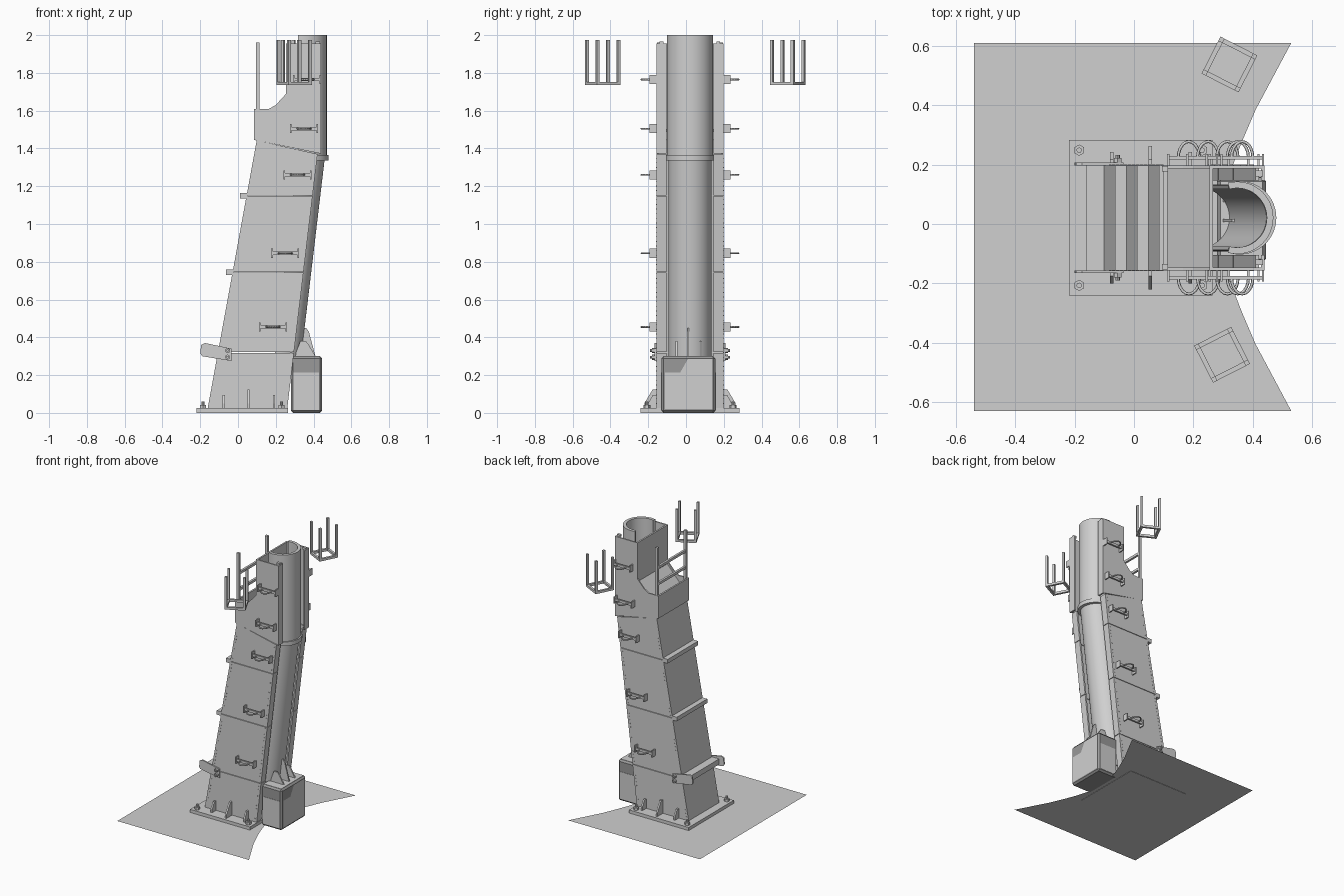
import bpy, bmesh, math
from mathutils import Matrix, Vector

cube = bpy.data.objects.get("Cube")
if cube:
    bpy.data.objects.remove(cube, do_unlink=True)

CY, HW = 0.021, 0.177          # tower centre line and half width


def material(name, v):
    m = bpy.data.materials.new(name)
    m.use_nodes = True
    m.diffuse_color = (v, v, v, 1)
    m.node_tree.nodes["Principled BSDF"].inputs["Base Color"].default_value = (v, v, v, 1)
    return m


GREY = material("light grey", 0.63)
DARK = material("dark grey", 0.32)


def finish(name, bm, mat=GREY, smooth=False):
    bmesh.ops.recalc_face_normals(bm, faces=bm.faces)
    me = bpy.data.meshes.new(name)
    bm.to_mesh(me)
    bm.free()
    me.materials.append(mat)
    ob = bpy.data.objects.new(name, me)
    bpy.context.collection.objects.link(ob)
    if smooth:
        bpy.ops.object.select_all(action='DESELECT')
        ob.select_set(True)
        bpy.context.view_layer.objects.active = ob
        bpy.ops.object.shade_smooth_by_angle()
    return ob


def add_prism(bm, pts, y0, y1):
    """Outline in x and z, extruded along y."""
    face = bm.faces.new([bm.verts.new((x, y0, z)) for x, z in pts])
    out = bmesh.ops.extrude_face_region(bm, geom=[face])["geom"]
    bmesh.ops.translate(bm, vec=(0, y1 - y0, 0),
                        verts=[g for g in out if isinstance(g, bmesh.types.BMVert)])


def prism(name, pts, y0, y1, mat=GREY):
    bm = bmesh.new()
    add_prism(bm, pts, y0, y1)
    return finish(name, bm, mat)


def add_box(bm, lo, hi):
    lo, hi = Vector(lo), Vector(hi)
    mid, size = (lo + hi) / 2, hi - lo
    bmesh.ops.create_cube(bm, size=1, matrix=Matrix.Translation(mid) @ Matrix.Diagonal((*size, 1)))


def box(name, lo, hi, mat=GREY):
    bm = bmesh.new()
    add_box(bm, lo, hi)
    return finish(name, bm, mat)


def add_cyl(bm, c, r, h, axis='Z', n=6):
    rot = Matrix.Rotation(math.pi / 2, 4, 'X') if axis == 'Y' else Matrix()
    bmesh.ops.create_cone(bm, cap_ends=True, segments=n, radius1=r, radius2=r, depth=h,
                          matrix=Matrix.Translation(c) @ rot)


def curved_shell(name, a, b, r_out, r_in, half_deg, n=28):
    """Open tube wall between two (x, z) centres, open towards -x."""
    bm = bmesh.new()
    rows = []
    for i in range(n + 1):
        t = math.radians(-half_deg + 2 * half_deg * i / n)
        rows.append([bm.verts.new((x + r * math.cos(t), CY + r * math.sin(t), z))
                     for (x, z), r in ((a, r_out), (b, r_out), (b, r_in), (a, r_in))])
    for p, q in zip(rows, rows[1:]):
        for k in range(4):
            bm.faces.new((p[k], p[k - 1], q[k - 1], q[k]))
    bm.faces.new(rows[0])
    bm.faces.new(rows[-1])
    return finish(name, bm, GREY, True)


def xl(z):
    return -0.165 + 0.183 * z


def xr(z):
    return 0.258 + 0.119 * z


def wall_y(s, inner, outer):
    return CY + s * inner, CY + s * outer


# Ground sheet with a curved notch
edge = [(0.53, 0.62), (0.41, 0.395), (0.365, 0.29), (0.33, 0.2), (0.3, 0.1)]
outline = [(-0.54, -0.62), (-0.54, 0.62)] + edge + [(x, -y) for x, y in reversed(edge)]
bm = bmesh.new()
bm.faces.new([bm.verts.new((x, y - 0.01, 0.002)) for x, y in outline])
sheet = finish("ground_sheet", bm)

# Base plate, nuts and anchor bolts
box("base_plate", (-0.22, CY - 0.262, 0), (0.265, CY + 0.262, 0.025))
bm = bmesh.new()
for x in (-0.185, 0.23):
    for s in (-1, 1):
        add_cyl(bm, (x, CY + s * 0.228, 0.034), 0.019, 0.018)
        add_cyl(bm, (x, CY + s * 0.228, 0.045), 0.009, 0.03, n=10)
finish("anchor_bolts", bm)

# Base gussets on both sides
bm = bmesh.new()
for x, h, w in ((-0.075, 0.095, 0.045), (0.055, 0.125, 0.065), (0.19, 0.095, 0.045)):
    for s in (-1, 1):
        prof = [(HW, 0.025), (HW + w, 0.025), (HW + w, 0.05), (HW + 0.02, h), (HW, h)]
        f = bm.faces.new([bm.verts.new((x - 0.006, CY + s * y, z)) for y, z in prof])
        out = bmesh.ops.extrude_face_region(bm, geom=[f])["geom"]
        bmesh.ops.translate(bm, vec=(0.012, 0, 0),
                            verts=[g for g in out if isinstance(g, bmesh.types.BMVert)])
finish("base_gussets", bm)

# Leaning tower, in panels with fine seams
levels = [0.02, 0.32, 0.745, 1.15, 1.4]
for i, (z0, z1) in enumerate(zip(levels, levels[1:])):
    z0 += 0.002
    z1 -= 0.002
    last = i == 3
    zl, zr = (1.443, 1.37) if last else (z1, z1)
    for s, side in ((-1, "front"), (1, "back")):
        prism(f"{side}_panel_{i}", [(xl(z0), z0), (xr(z0), z0), (xr(zr), zr), (xl(zl), zl)],
              *wall_y(s, HW - 0.01, HW))
        prism(f"{side}_flange_{i}", [(xr(z0) - 0.012, z0), (xr(z0), z0), (xr(zr), zr), (xr(zr) - 0.012, zr)],
              *wall_y(s, 0.125, HW))
    prism(f"sloped_panel_{i}", [(xl(z0), z0), (xl(z0) + 0.012, z0), (xl(zl) + 0.012, zl), (xl(zl), zl)],
          CY - HW, CY + HW)

# Rivet rows along the side panel edges
bm = bmesh.new()
for s in (-1, 1):
    for k in range(54):
        z = 0.05 + k * 0.0245
        for x in (xl(z) + 0.016, xr(z) - 0.016):
            add_box(bm, (x - 0.002, CY + s * HW - 0.002, z - 0.002), (x + 0.002, CY + s * HW + 0.002, z + 0.002))
finish("rivets", bm)

# Upright head
head = [(0.085, 1.445), (0.085, 1.61), (0.165, 1.61), (0.2, 1.63), (0.255, 1.69),
        (0.255, 1.955), (0.44, 1.955), (0.44, 1.372)]
for s, side in ((-1, "front"), (1, "back")):
    prism(f"{side}_head_panel", head, *wall_y(s, HW - 0.01, HW))
    box(f"{side}_head_flange", (0.428, min(wall_y(s, 0.125, HW)), 1.372),
        (0.44, max(wall_y(s, 0.125, HW)), 1.955))
    box(f"{side}_head_lug", (0.41, CY + s * 0.15 - 0.01, 1.95), (0.435, CY + s * 0.15 + 0.01, 1.965))
box("head_low_wall", (0.085, CY - HW, 1.445), (0.097, CY + HW, 1.61))
box("head_high_wall", (0.255, CY - HW, 1.5), (0.267, CY + HW, 1.955))
prism("head_sloped_floor", [(0.097, 1.5), (0.255, 1.67), (0.255, 1.66), (0.097, 1.49)], CY - HW, CY + HW)

# Guard posts and rails
bm = bmesh.new()
for s in (-1, 1):
    y = CY + s * 0.165
    add_box(bm, (0.095, y - 0.009, 1.58), (0.115, y + 0.009, 1.96))
for z in (1.68, 1.8):
    add_box(bm, (0.097, CY - 0.165, z), (0.113, CY + 0.165, z + 0.018))
finish("guard_rail", bm)

# Curved pipe wall, lower and upper, with a collar
curved_shell("lower_pipe", (xr(0.3) - 0.072, 0.3), (xr(1.35) - 0.072, 1.35), 0.113, 0.1, 105)
curved_shell("upper_pipe", (0.348, 1.35), (0.348, 2.0), 0.122, 0.1, 105)
curved_shell("pipe_collar", (0.356, 1.335), (0.356, 1.365), 0.124, 0.1, 100)

# Support block: dark body with paler lower faces
body = box("support_block", (0.28, -0.13, 0.0), (0.445, 0.156, 0.3), DARK)
bev = body.modifiers.new("bevel", 'BEVEL')
bev.width = 0.012
bev.segments = 1
for s, y in ((-1, -0.13), (1, 0.156)):
    prism("block_side_face", [(0.292, 0.015), (0.43, 0.015), (0.43, 0.215), (0.292, 0.215)], y, y + s * 0.002)
bm = bmesh.new()
pale = [(-0.11, 0.02), (0.14, 0.02), (0.14, 0.285), (0.01, 0.285), (-0.03, 0.215), (-0.11, 0.215)]
bm.faces.new([bm.verts.new((0.4465, y, z)) for y, z in pale])
finish("block_end_face", bm)
box("block_top_face", (0.292, -0.118, 0.299), (0.433, 0.144, 0.302))

# Ribs on top of the block
for y, h in ((-0.05, 0.38), (0.012, 0.45), (0.08, 0.38)):
    prism("block_rib", [(0.3, 0.3), (0.41, 0.3), (0.375, h - 0.02), (0.36, h), (0.33, h)], y - 0.005, y + 0.005)

# Cross bars on the sloped face
for z in (0.745, 1.15):
    x = xl(z)
    box("cross_bar", (x - 0.035, CY - HW, z - 0.015), (x + 0.005, CY + HW, z + 0.015))
box("low_cross_bar", (-0.16, CY - HW, 0.305), (-0.1, CY + HW, 0.345))

# Side ears with bolts
bm = bmesh.new()
for s in (-1, 1):
    ear = [(-0.2, 0.315), (-0.195, 0.36), (-0.175, 0.37), (-0.035, 0.34), (-0.035, 0.275), (-0.19, 0.3)]
    add_prism(bm, ear, *wall_y(s, HW, HW + 0.01))
    for z in (0.295, 0.33):
        add_cyl(bm, (-0.055, CY + s * (HW + 0.015), z), 0.014, 0.02, 'Y')
        add_cyl(bm, (-0.055, CY + s * (HW + 0.02), z), 0.007, 0.03, 'Y', 8)
finish("side_ears", bm)

# Step brackets with rod loops, both sides
for x, z in ((0.185, 0.455), (0.25, 0.845), (0.315, 1.26), (0.35, 1.505), (0.365, 1.765)):
    for s in (-1, 1):
        y0, y1 = sorted(wall_y(s, HW, HW + 0.038))
        bm = bmesh.new()
        for e in (-0.07, 0.07):
            add_box(bm, (x + e - 0.004, y0, z - 0.024), (x + e + 0.004, y1, z + 0.024))
        yb = CY + s * (HW + 0.025)
        add_box(bm, (x - 0.07, yb - 0.006, z - 0.009), (x + 0.07, yb + 0.006, z + 0.009))
        finish("step_bracket", bm)
        cu = bpy.data.curves.new("step_loop", 'CURVE')
        cu.dimensions = '3D'
        cu.bevel_depth = 0.005
        cu.bevel_resolution = 1
        sp = cu.splines.new('POLY')
        sp.points.add(10)
        for i, p in enumerate(sp.points):
            t = math.pi * i / 10
            p.co = (x + 0.036 * math.cos(t), yb + s * 0.055 * math.sin(t), z, 1)
        cu.materials.append(GREY)
        bpy.context.collection.objects.link(bpy.data.objects.new("step_loop", cu))

# Two open post cages beside the head
for x, y, deg in ((0.322, 0.538, -27), (0.297, -0.441, 27)):
    bm = bmesh.new()
    h, w = 0.07, 0.016
    for s in (-1, 1):
        a, b = sorted((s * h, s * (h - w)))
        add_box(bm, (-h, a, 1.735), (h, b, 1.752))
        add_box(bm, (a, -h, 1.735), (b, h, 1.752))
        for q in (-1, 1):
            c, d = sorted((q * h, q * (h - w)))
            add_box(bm, (a, c, 1.735), (b, d, 1.975))
    bm.transform(Matrix.Translation((x, y, 0)) @ Matrix.Rotation(math.radians(deg), 4, 'Z'))
    finish("post_cage", bm)
